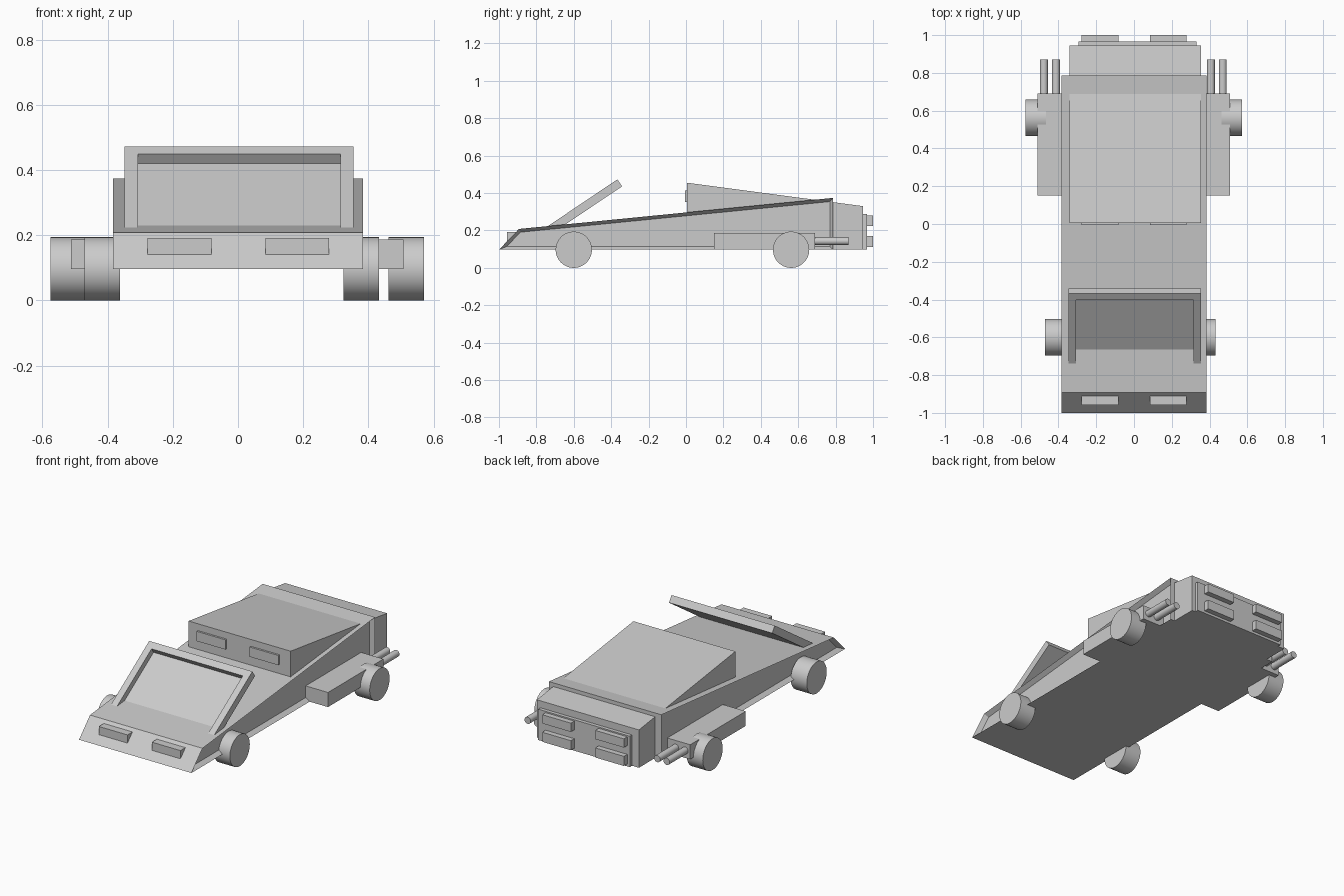
import bpy, bmesh, math
from mathutils import Vector

if "Cube" in bpy.data.objects:
    bpy.data.objects.remove(bpy.data.objects["Cube"])


def finish(name, bm):
    bmesh.ops.recalc_face_normals(bm, faces=bm.faces[:])
    mesh = bpy.data.meshes.new(name)
    bm.to_mesh(mesh)
    bm.free()
    obj = bpy.data.objects.new(name, mesh)
    bpy.context.collection.objects.link(obj)
    return obj


def prism(name, profile, x0, x1, inset=None):
    """Extrude a (y, z) profile from x0 to x1, optionally recessing both sides."""
    bm = bmesh.new()
    face = bm.faces.new([bm.verts.new((x0, y, z)) for y, z in profile])
    ext = bmesh.ops.extrude_face_region(bm, geom=[face])["geom"]
    moved = [v for v in ext if isinstance(v, bmesh.types.BMVert)]
    bmesh.ops.translate(bm, verts=moved, vec=(x1 - x0, 0, 0))
    bmesh.ops.recalc_face_normals(bm, faces=bm.faces[:])
    if inset:
        bm.normal_update()
        sides = [f for f in bm.faces if abs(f.normal.x) > 0.9]
        bmesh.ops.inset_individual(bm, faces=sides, thickness=inset[0], use_even_offset=True)
        for f in sides:
            shift = -math.copysign(inset[1], f.calc_center_median().x)
            bmesh.ops.translate(bm, verts=f.verts[:], vec=(shift, 0, 0))
    return finish(name, bm)


def box(name, x0, x1, y0, y1, z0, z1):
    return prism(name, [(y0, z0), (y1, z0), (y1, z1), (y0, z1)], x0, x1)


def cylinder(name, center, radius, depth, axis, segments):
    rot = (0, math.pi / 2, 0) if axis == "x" else (math.pi / 2, 0, 0)
    bpy.ops.mesh.primitive_cylinder_add(vertices=segments, radius=radius, depth=depth,
                                        location=center, rotation=rot)
    bpy.context.object.name = name
    bpy.ops.object.shade_smooth_by_angle(angle=math.radians(35))


BASE = 0.097

# Wedge body with recessed side panels
prism("body", [(-1, BASE), (0.787, BASE), (0.787, 0.374), (-0.893, 0.208)],
      -0.383, 0.383, inset=(0.018, 0.027))

# Rear engine housing: rises above the body and sticks out behind it
prism("engine_housing", [(0.006, BASE), (0.945, BASE), (0.945, 0.33), (0.006, 0.455)],
      -0.341, 0.354)
box("rear_panel", -0.294, 0.33, 0.94, 0.967, BASE, 0.287)

# Windshield: U-shaped frame with recessed pane, laid out along the slope
top = Vector((-0.367, 0.473))
along = Vector((-0.83, -0.558)).normalized()
down = Vector((-along.y, along.x))  # into the thickness
if down.y > 0:
    down = -down


def slab(name, x0, x1, s0, s1, t0, t1):
    pts = [top + along * s + down * t for s, t in ((s0, t0), (s1, t0), (s1, t1), (s0, t1))]
    prism(name, pts, x0, x1)


THICK, LENGTH = 0.045, 0.45
slab("windshield_frame_left", -0.348, -0.307, 0, LENGTH, 0, THICK)
slab("windshield_frame_right", 0.314, 0.355, 0, LENGTH, 0, THICK)
slab("windshield_frame_top", -0.307, 0.314, 0, 0.043, 0, THICK)
slab("windshield_pane", -0.307, 0.314, 0.043, 0.42, 0.035, THICK)

# Lamps: nose, engine housing front and two rows at the back
for side, (x0, x1) in (("left", (-0.277, -0.082)), ("right", (0.084, 0.279))):
    box("headlamp_" + side, x0, x1, -0.958, -0.905, 0.133, 0.191)
    box("housing_lamp_" + side, x0, x1, -0.006, 0.02, 0.353, 0.413)
    box("upper_tail_lamp_" + side, x0, x1, 0.95, 1.0, 0.225, 0.279)
    box("lower_tail_lamp_" + side, x0, x1, 0.95, 1.0, 0.112, 0.171)

# Side pods
for side, x0, x1 in (("left", -0.512, -0.34), ("right", 0.34, 0.508)):
    box("side_pod_" + side, x0, x1, 0.15, 0.69, BASE, 0.187)

# Wheels
for name, x, y in (("front_wheel_left", -0.416, -0.6), ("front_wheel_right", 0.378, -0.6),
                   ("rear_wheel_left", -0.521, 0.562), ("rear_wheel_right", 0.517, 0.562)):
    cylinder(name, (x, y, BASE), BASE, 0.109, "x", 48)

# Twin exhaust pipes on each side
for i, x in enumerate((-0.477, -0.413, 0.407, 0.470)):
    cylinder(f"exhaust_pipe_{i + 1}", (x, 0.77, 0.143), 0.021, 0.2, "y", 32)
